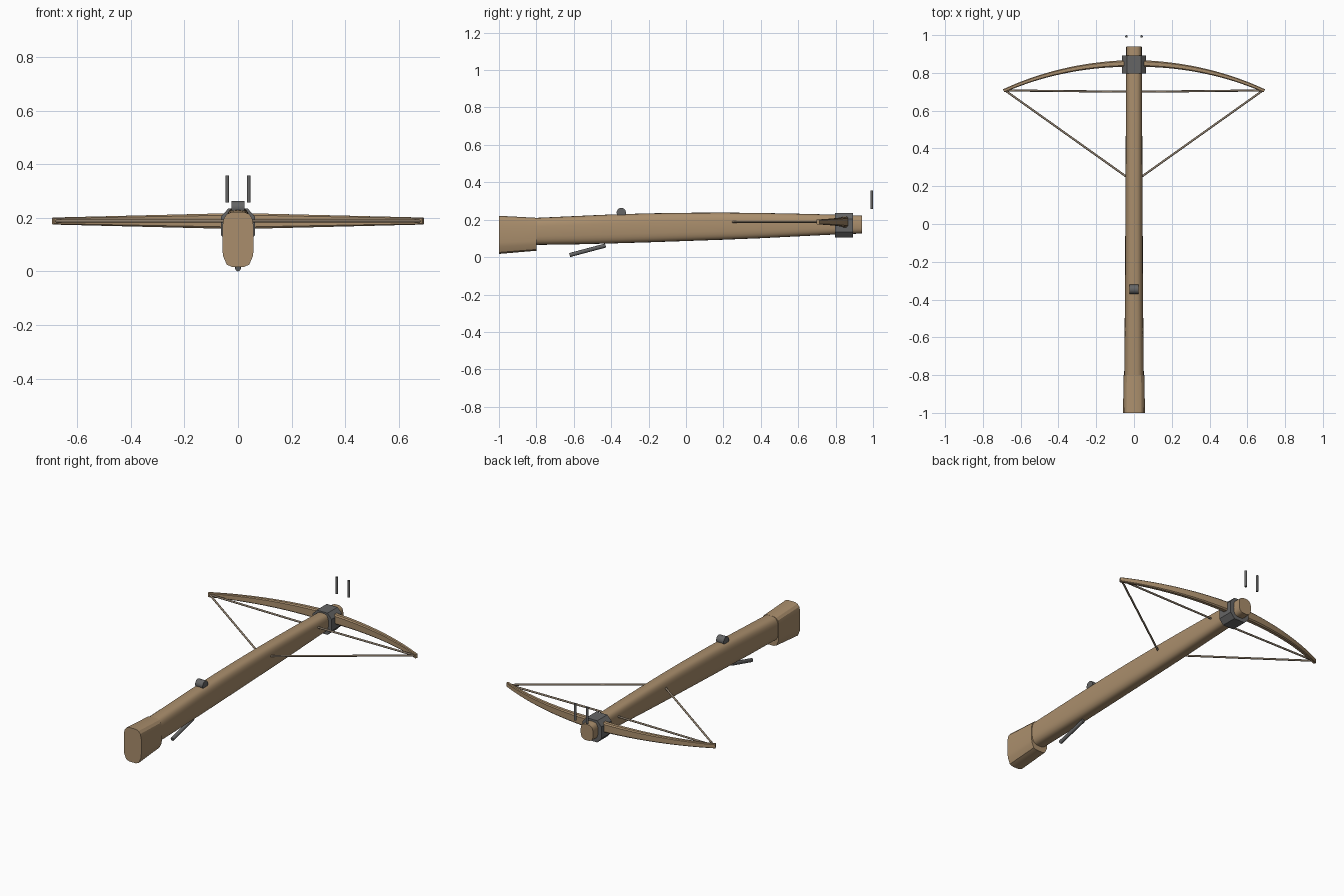
import bpy, bmesh, math
from mathutils import Vector

if "Cube" in bpy.data.objects:
    bpy.data.objects.remove(bpy.data.objects["Cube"])


def material(name, rgb):
    m = bpy.data.materials.new(name)
    m.diffuse_color = (*rgb, 1)
    m.use_nodes = True
    m.node_tree.nodes["Principled BSDF"].inputs["Base Color"].default_value = m.diffuse_color
    return m


WOOD = material("wood", (0.40, 0.27, 0.15))
IRON = material("iron", (0.13, 0.13, 0.13))
CORD = material("cord", (0.27, 0.21, 0.15))


def loft(name, rings, mat, angle=35):
    """Skin a list of equal-length rings and cap both ends."""
    bm = bmesh.new()
    vs = [[bm.verts.new(p) for p in r] for r in rings]
    n = len(vs[0])
    for a, b in zip(vs, vs[1:]):
        for i in range(n):
            j = (i + 1) % n
            bm.faces.new((a[i], a[j], b[j], b[i]))
    bm.faces.new(vs[0])
    bm.faces.new(vs[-1])
    bmesh.ops.recalc_face_normals(bm, faces=bm.faces)
    me = bpy.data.meshes.new(name)
    bm.to_mesh(me)
    bm.free()
    ob = bpy.data.objects.new(name, me)
    bpy.context.collection.objects.link(ob)
    me.materials.append(mat)
    bpy.ops.object.select_all(action='DESELECT')
    bpy.context.view_layer.objects.active = ob
    ob.select_set(True)
    bpy.ops.object.shade_smooth_by_angle(angle=math.radians(angle))
    return ob


def oval(y, half_w, z0, z1, power=3.0, n=28):
    """Rounded-rectangle ring standing across the y axis."""
    ring = []
    for i in range(n):
        a = 2 * math.pi * i / n
        c, s = math.cos(a), math.sin(a)
        ring.append((half_w * math.copysign(abs(c) ** (2 / power), c), y,
                     (z0 + z1) / 2 + (z1 - z0) / 2 * math.copysign(abs(s) ** (2 / power), s)))
    return ring


def rod(name, a, b, r, mat, n=12):
    """Straight round bar between two points."""
    a, b = Vector(a), Vector(b)
    q = (b - a).to_track_quat('Z', 'Y')
    circle = [q @ Vector((r * math.cos(2 * math.pi * i / n), r * math.sin(2 * math.pi * i / n), 0))
              for i in range(n)]
    return loft(name, [[p + v for v in circle] for p in (a, b)], mat)


# Stock: y, half width, bottom, top
STOCK = [(-0.82, 0.052, 0.065, 0.209), (-0.6, 0.050, 0.068, 0.219), (-0.4, 0.048, 0.073, 0.228),
         (-0.2, 0.047, 0.079, 0.234), (0.0, 0.046, 0.086, 0.237), (0.2, 0.045, 0.093, 0.238),
         (0.4, 0.044, 0.101, 0.236), (0.6, 0.043, 0.111, 0.232), (0.8, 0.042, 0.121, 0.227),
         (0.94, 0.041, 0.126, 0.222)]
loft("stock", [oval(*s) for s in STOCK], WOOD)

# Butt: faceted block, slightly deeper toward the rear
BUTT = [(0.022, 0.0), (0.042, 0.04), (0.055, 0.19), (0.058, 0.30), (0.058, 0.76),
        (0.052, 0.90), (0.040, 0.97), (0.024, 1.0)]


def butt_ring(y, k, z0, z1):
    right = [(x * k, y, z0 + t * (z1 - z0)) for x, t in BUTT]
    return right + [(-x, yy, z) for x, yy, z in reversed(right)]


loft("butt", [butt_ring(-1.0, 1.0, 0.017, 0.221), butt_ring(-0.8, 0.95, 0.034, 0.210)], WOOD, 25)

# Bow: curved limb tapering to both tips
limb = []
N = 32
for i in range(N + 1):
    x = -0.69 + 1.38 * i / N
    t = abs(x) / 0.69
    y = 0.85 - 0.145 * (0.93 * t ** 2 + 0.07 * t ** 4)
    slope = -0.145 * (1.86 * t + 0.28 * t ** 3) / 0.69 * (1 if x > 0 else -1)
    nrm = Vector((-slope, 1, 0)).normalized()
    d, h = 0.018 - 0.009 * t, 0.030 - 0.017 * t
    limb.append([Vector((x, y, 0.188)) + nrm * d * u + Vector((0, 0, h * v))
                 for u, v in ((-1, -0.75), (-0.6, -1), (0.6, -1), (1, -0.75),
                              (1, 0.75), (0.6, 1), (-0.6, 1), (-1, 0.75))])
loft("bow", limb, WOOD, 30)

# Binding: chamfered iron collar holding the bow
def collar_ring(y):
    half = [(0.036, 0.105), (0.063, 0.135), (0.063, 0.205), (0.036, 0.235)]
    return [(x, y, z) for x, z in half] + [(-x, y, z) for x, z in reversed(half)]


loft("bow_binding", [collar_ring(0.797), collar_ring(0.893)], IRON, 25)

# Resting string, drawn string and front prongs, mirrored about x
for side, tag in ((1, "right"), (-1, "left")):
    tip = (0.682 * side, 0.707, 0.188)
    rod("bowstring_" + tag, tip, (0, 0.700, 0.188), 0.0055, CORD)
    rod("drawn_string_" + tag, tip, (0.02 * side, 0.236, 0.188), 0.0055, CORD)
    rod("front_prong_" + tag, (0.04 * side, 0.993, 0.258), (0.04 * side, 0.993, 0.357), 0.007, IRON)

# String nut on top and trigger lever underneath
rod("string_nut", (-0.025, -0.346, 0.238), (0.025, -0.346, 0.238), 0.025, IRON, 20)
rod("trigger_lever", (0, -0.43, 0.062), (0, -0.622, 0.011), 0.011, IRON)
